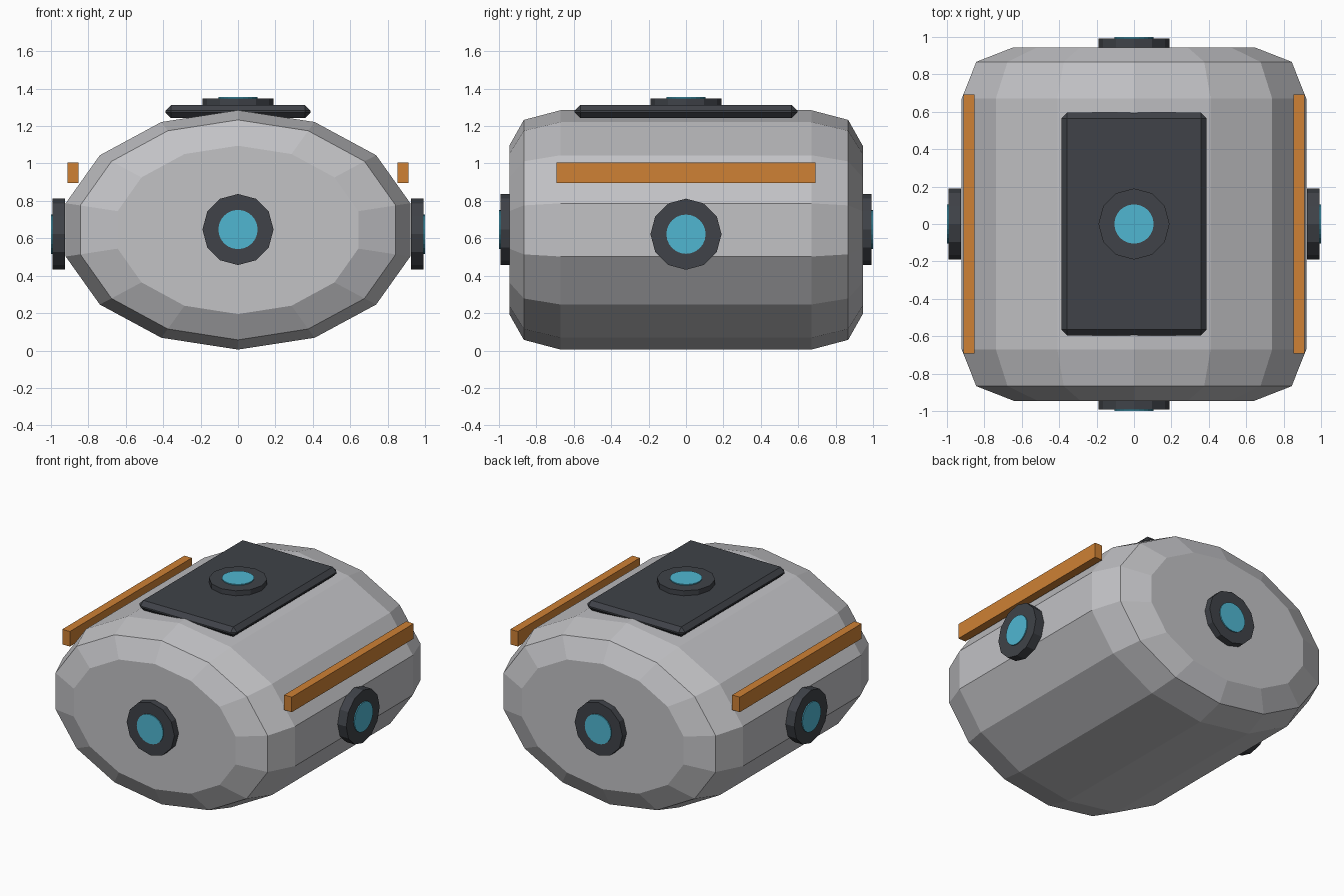
import bpy, bmesh, math
from mathutils import Matrix, Vector

if "Cube" in bpy.data.objects:
    bpy.data.objects.remove(bpy.data.objects["Cube"], do_unlink=True)


def material(name, rgb):
    m = bpy.data.materials.new(name)
    m.use_nodes = True
    m.diffuse_color = (*rgb, 1)
    m.node_tree.nodes["Principled BSDF"].inputs["Base Color"].default_value = (*rgb, 1)
    return m


grey = material("hull_grey", (0.54, 0.54, 0.56))
dark = material("dark_trim", (0.05, 0.055, 0.065))
orange = material("orange_rail", (0.62, 0.22, 0.035))
cyan = material("cyan_lens", (0.08, 0.47, 0.64))


def finish(name, bm, mat):
    bmesh.ops.recalc_face_normals(bm, faces=bm.faces)
    mesh = bpy.data.meshes.new(name)
    bm.to_mesh(mesh)
    bm.free()
    mesh.materials.append(mat)
    ob = bpy.data.objects.new(name, mesh)
    bpy.context.collection.objects.link(ob)
    return ob


def box(name, centre, size, mat):
    bm = bmesh.new()
    bmesh.ops.create_cube(bm, size=1, matrix=Matrix.Translation(centre) @ Matrix.Diagonal((*size, 1)))
    return finish(name, bm, mat)


def disc(name, base, axis, radius, depth, sides, mat):
    # Short cylinder rising from base along axis
    axis = Vector(axis)
    bm = bmesh.new()
    turn = axis.to_track_quat('Z', 'Y').to_matrix().to_4x4()
    bmesh.ops.create_cone(bm, cap_ends=True, segments=sides, radius1=radius, radius2=radius, depth=depth,
                          matrix=Matrix.Translation(Vector(base) + axis * depth / 2) @ turn)
    return finish(name, bm, mat)


# Faceted oval hull: rings of (y, half width, half height)
SIDES, MID = 14, 0.645
rings = [(-0.945, 0.66, 0.45), (-0.867, 0.865, 0.588), (-0.67, 0.945, 0.64)]
rings += [(-y, a, b) for y, a, b in reversed(rings)]
bm = bmesh.new()
loops = []
for y, a, b in rings:
    angles = [2 * math.pi * i / SIDES for i in range(SIDES)]
    loops.append([bm.verts.new((a * math.sin(t), y, MID + b * math.cos(t))) for t in angles])
for p, q in zip(loops, loops[1:]):
    for i in range(SIDES):
        j = (i + 1) % SIDES
        bm.faces.new((p[i], p[j], q[j], q[i]))
bm.faces.new(loops[0])
bm.faces.new(loops[-1])
finish("hull", bm, grey)

# Bevelled roof plate
plate = box("roof_plate", (0, 0, 1.277), (0.776, 1.19, 0.07), dark)
bevel = plate.modifiers.new("bevel", 'BEVEL')
bevel.width = 0.03
bevel.segments = 1

# Side rails
for side, s in (("left", 1), ("right", -1)):
    box(side + "_rail", (s * 0.882, 0, 0.95), (0.06, 1.385, 0.108), orange)

# Sensor mounts with lenses
sensors = {
    "front": ((0, -0.925, 0.647), (0, -1, 0)),
    "back": ((0, 0.925, 0.647), (0, 1, 0)),
    "left": ((0.925, 0, 0.622), (1, 0, 0)),
    "right": ((-0.925, 0, 0.622), (-1, 0, 0)),
    "top": ((0, 0, 1.28), (0, 0, 1)),
}
for where, (base, axis) in sensors.items():
    disc(where + "_sensor_mount", base, axis, 0.19, 0.068, 12, dark)
    disc(where + "_sensor_lens", Vector(base) + Vector(axis) * 0.06, axis, 0.105, 0.015, 24, cyan)
